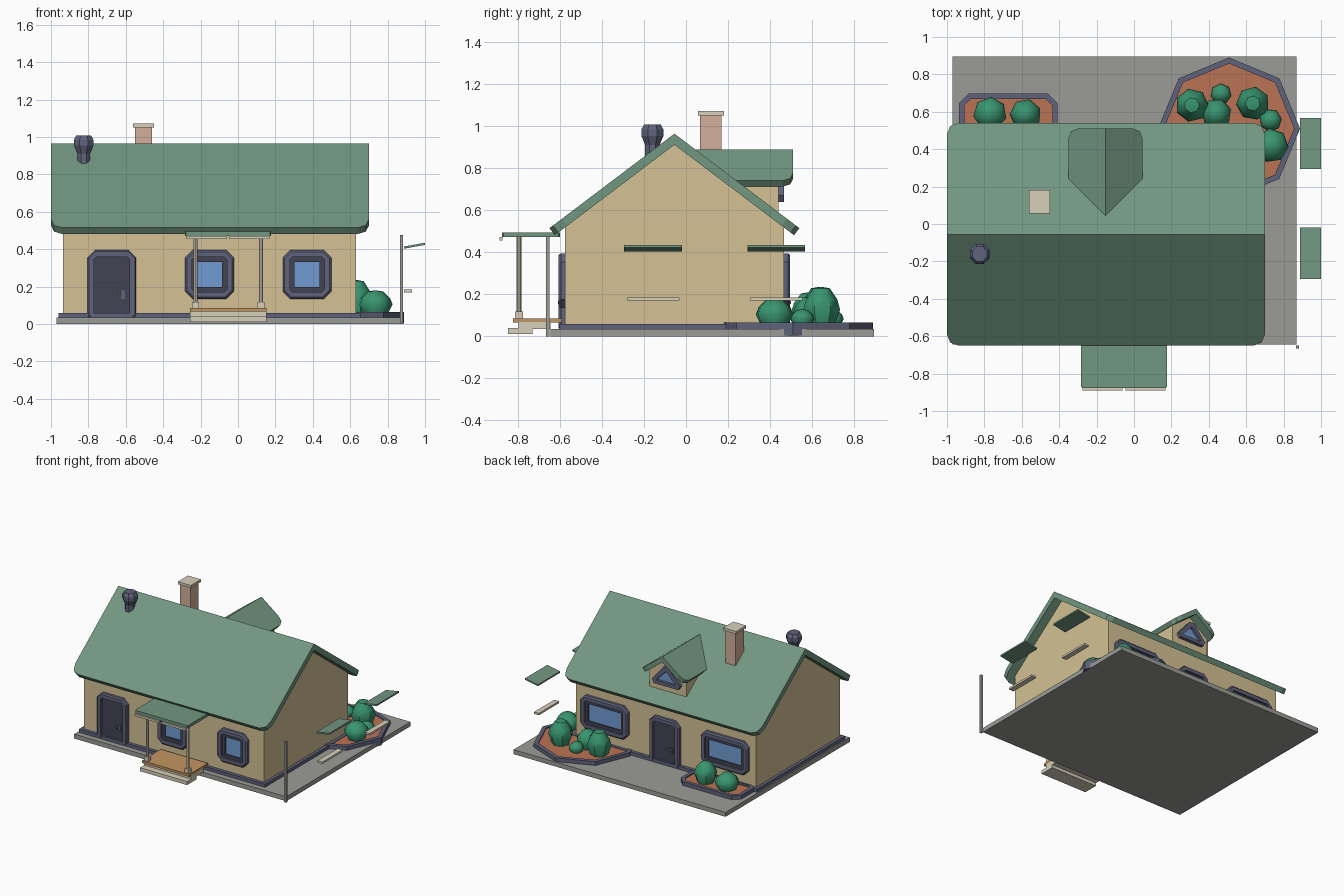
import bpy, bmesh
from math import sin, cos, pi, sqrt, radians

if "Cube" in bpy.data.objects:
    bpy.data.objects.remove(bpy.data.objects["Cube"])

COLORS = dict(roof=(.17, .31, .22), wall=(.66, .54, .30), trim=(.115, .125, .2), dark=(.055, .057, .085),
              glass=(.16, .33, .65), stone=(.33, .33, .31), cream=(.68, .63, .5), brick=(.65, .43, .33),
              soil=(.5, .17, .09), deck=(.55, .3, .12), leaf=(.04, .3, .16))
MATS = {}
for n, c in COLORS.items():
    MATS[n] = bpy.data.materials.new(n)
    MATS[n].diffuse_color = (*c, 1)


def finish(name, bm, mat):
    bmesh.ops.recalc_face_normals(bm, faces=bm.faces)
    me = bpy.data.meshes.new(name)
    bm.to_mesh(me)
    bm.free()
    ob = bpy.data.objects.new(name, me)
    bpy.context.collection.objects.link(ob)
    me.materials.append(MATS[mat])
    return ob


def skin(name, loops, mat, first=True, last=True, closed=False):
    """Bridge equal-length point loops, optionally capping the ends."""
    bm = bmesh.new()
    vs = [[bm.verts.new(p) for p in lp] for lp in loops]
    pairs = list(zip(vs, vs[1:])) + ([(vs[-1], vs[0])] if closed else [])
    for a, b in pairs:
        for i in range(len(a)):
            j = (i + 1) % len(a)
            bm.faces.new((a[i], a[j], b[j], b[i]))
    if first and not closed:
        bm.faces.new(vs[0])
    if last and not closed:
        bm.faces.new(vs[-1])
    return finish(name, bm, mat)


def box(name, x, y, z, mat):
    return skin(name, [[(x[0], y[0], h), (x[1], y[0], h), (x[1], y[1], h), (x[0], y[1], h)] for h in z], mat)


def lathe(name, x, y, prof, mat, n=8, turn=0.0):
    return skin(name, [[(x + r * cos(turn + 2 * pi * i / n), y + r * sin(turn + 2 * pi * i / n), z)
                        for i in range(n)] for r, z in prof], mat)


def prism_y(name, pts, y0, y1, mat):
    return skin(name, [[(x, y, z) for x, z in pts] for y in (y0, y1)], mat)


def rect(w, h, c=0.0, cb=None):
    """Chamfered rectangle outline; cb is the bottom chamfer."""
    w, h, b = w / 2, h / 2, c if cb is None else cb
    return [(-w, -h + b), (-w + b, -h), (w - b, -h), (w, -h + b), (w, h - c), (w - c, h), (-w + c, h), (-w, h - c)]


WX, WY, MID = (-.935, .63), (-.576, .466), -.055
CX = sum(WX) / 2
COLS = (CX - .522, CX, CX + .522)

# ground slab, foundation and gabled walls
box("ground_slab", (-.97, .87), (-.645, .895), (0.0, .035), "stone")
box("foundation", (-.96, .655), (-.602, .492), (.002, .06), "trim")
skin("walls", [[(x, WY[0], .05), (x, WY[1], .05), (x, WY[1], .525), (x, MID, .92), (x, WY[0], .525)] for x in WX], "wall")


# roofs: a sloped plate on each side of the ridge
def roof(name, plan, top, slope, th, place):
    k = sqrt(1 + slope * slope)
    bm = bmesh.new()
    for s in (-1, 1):
        up, dn = [], []
        for a, t in plan:
            z = top - slope * t
            up.append(bm.verts.new(place(a, s * t, z)))
            dn.append(bm.verts.new(place(a, 0, z - th * k) if t == 0
                                   else place(a, s * (t - th * slope / k), z - th / k)))
        bm.faces.new(up)
        bm.faces.new(dn)
        for i in range(len(up) - 1):
            bm.faces.new((up[i], up[i + 1], dn[i + 1], dn[i]))
    bmesh.ops.remove_doubles(bm, verts=bm.verts, dist=1e-5)
    return finish(name, bm, "roof")


H, R = .595, .06
roof("main_roof", [(-1, 0), (-1, H - R), (-1 + .28 * R, H - .28 * R), (-1 + R, H), (.7 - R, H),
                   (.7 - .28 * R, H - .28 * R), (.7, H - R), (.7, 0)],
     .965, .756, .042, lambda a, t, z: (a, MID + t, z))

# dormer
roof("dormer_roof", [(.03, 0), (.23, .197), (.46, .197), (.496, .183), (.51, .147), (.51, 0)],
     .89, .756, .035, lambda a, t, z: (CX + t, a, z))
prism_y("dormer_wall", [(CX - .16, .56), (CX + .16, .56), (CX + .16, .725), (CX, .846), (CX - .16, .725)], .2, .44, "wall")


# openings: trim rings that stand off the wall
def ring(name, steps, cx, cz, side, mat, cap=False, wall=None):
    y = (WY[0] if side < 0 else WY[1]) if wall is None else wall
    return skin(name, [[(cx + u, y + side * d, cz + v) for u, v in pts] for pts, d in steps], mat, False, cap)


def window(name, cx, side, w, z0=.135, z1=.395):
    h, cz = z1 - z0, (z0 + z1) / 2
    ring(name + "_frame", [(rect(w, h, .04), -.01), (rect(w, h, .04), .02), (rect(w - .02, h - .02, .035), .03),
                           (rect(w - .075, h - .075, .012), .03), (rect(w - .075, h - .075, .012), -.005)],
         cx, cz, side, "trim")
    ring(name + "_sash", [(rect(w - .07, h - .07, .002), .016), (rect(w - .125, h - .125, .001), .016),
                          (rect(w - .125, h - .125, .001), .002)], cx, cz, side, "dark")
    ring(name + "_glass", [(rect(w - .11, h - .11, .001), .002), (rect(w - .115, h - .115, .001), .006)],
         cx, cz, side, "glass", True)


def door(name, cx, side):
    z0, z1, w = .037, .395, .26
    h, cz = z1 - z0, (z0 + z1) / 2
    inner = [(u, v - .018) for u, v in rect(w - .07, h - .036, .012, .001)]
    ring(name + "_frame", [(rect(w, h, .04, .001), -.01), (rect(w, h, .04, .001), .02), (rect(w - .015, h - .015, .035, .001), .03),
                           (inner, .03), (inner, -.005)], cx, cz, side, "trim")
    ring(name + "_leaf", [(inner, .0), (inner, .012)], cx, cz, side, "dark", True)
    y = WY[0] if side < 0 else WY[1]
    hx = cx - side * .06
    box(name + "_handle_plate", (hx - .01, hx + .01), sorted((y, y + side * .02)), (.135, .18), "trim")
    box(name + "_handle", sorted((hx - .012, hx + side * .03)), sorted((y + side * .018, y + side * .034)), (.155, .168), "trim")


door("front_door", COLS[0], -1)
window("front_window_middle", COLS[1], -1, .26)
window("front_window_right", COLS[2], -1, .26)
door("back_door", COLS[1], 1)
window("back_window_left", COLS[0], 1, .41)
window("back_window_right", COLS[2], 1, .41)


# triangular dormer window
def tri(w, h, c, z):
    return [(-w + c, z), (w - c, z), (w - c * .5, z + c * .9), (c * .6, z + h), (-c * .6, z + h), (-w + c * .5, z + c * .9)]


ring("dormer_window_frame", [(tri(.14, .15, .035, 0), -.01), (tri(.14, .15, .035, 0), .027), (tri(.085, .085, .01, .027), .027),
                             (tri(.085, .085, .01, .027), -.002)], CX, .64, 1, "trim", wall=.44)
ring("dormer_window_glass", [(tri(.088, .09, .01, .025), 0), (tri(.088, .09, .01, .025), .006)],
     CX, .64, 1, "glass", True, wall=.44)

# chimney and vent pipe
box("chimney", (-.55, -.46), (.067, .17), (.75, 1.055), "brick")
box("chimney_cap", (-.562, -.45), (.057, .182), (1.052, 1.072), "cream")
lathe("vent_pipe", -.825, -.16, [(.037, .8), (.037, .91), (.057, .955), (.057, .985), (.043, 1.008)], "trim", 8, pi / 8)

# porch: steps, deck, posts, canopy
PX = (-.257, .152)
box("lower_step", PX, (-.848, -.73), (.012, .04), "cream")
box("upper_step", PX, (-.797, -.645), (.036, .068), "cream")
box("porch_deck", PX, (-.823, -.59), (.067, .086), "deck")
for side, x in (("left", -.227), ("right", .123)):
    lathe(f"porch_post_{side}", x, -.795, [(.011, .08), (.011, .475)], "cream", 8)
    box(f"porch_post_foot_{side}", (x - .018, x + .018), (-.813, -.777), (.084, .118), "cream")
skin("porch_canopy", [[(-.0535 + u, -.738 + v, z) for u, v in rect(.459, .275, .006)] for z in (.472, .495)], "roof")
for side, xs in (("left", (-.275, -.062)), ("right", (-.045, .168))):
    box(f"canopy_edge_{side}", xs, (-.889, -.874), (.456, .472), "cream")

# free-standing corner pole
box("corner_pole", (.867, .883), (-.666, -.65), (0.0, .475), "stone")

# side awnings and sills standing off to the right
for name, yc in (("front", -.157), ("back", .43)):
    skin(f"side_awning_{name}", [[(.888, y, .403), (1.0, y, .423), (1.0, y, .435), (.888, y, .415)]
                                 for y in (yc - .137, yc + .137)], "roof")
    box(f"side_sill_{name}", (.888, .93), (yc - .125, yc + .125), (.17, .185), "cream")


# flower beds: raised border with soil inside
def bed(name, outer, inner, cx, cy):
    at = lambda pts, z: [(cx + u, cy + v, z) for u, v in pts]
    skin(name + "_border", [at(outer, .003), at(outer, .065), at(inner, .065), at(inner, .003)], "trim", closed=True)
    skin(name + "_soil", [at(inner, .01), at(inner, .056)], "soil")


def octagon(r):
    return [(r * cos(i * pi / 4), r * sin(i * pi / 4)) for i in range(8)]


bed("left_bed", rect(.525, .25, .05), rect(.47, .195, .035), -.672, .572)
bed("right_bed", octagon(.38), octagon(.348), .508, .51)

# bushes: x, y, radius, top height
BUSHES = [(.31, .635, .09, .235), (.465, .695, .056, .13), (.635, .645, .09, .235), (.44, .59, .082, .19),
          (.73, .555, .06, .13), (.735, .42, .092, .18), (-.77, .59, .09, .175), (-.58, .585, .085, .21)]
for i, (x, y, r, top) in enumerate(BUSHES):
    h = top - .05
    bush = lathe(f"bush_{i + 1}", x, y, [(r * .7, .05), (r, .05 + h * .42), (r * .85, .05 + h * .68), (r * .45, top - .006),
                                         (r * .05, top)], "leaf", 7, i * .7)
    bpy.context.view_layer.objects.active = bush
    bush.select_set(True)
    bpy.ops.object.shade_smooth_by_angle(angle=radians(48))
    bush.select_set(False)

for m in bpy.data.materials:
    if m.users and not m.is_grease_pencil:
        m.use_nodes = True
        m.node_tree.nodes["Principled BSDF"].inputs["Base Color"].default_value = m.diffuse_color
